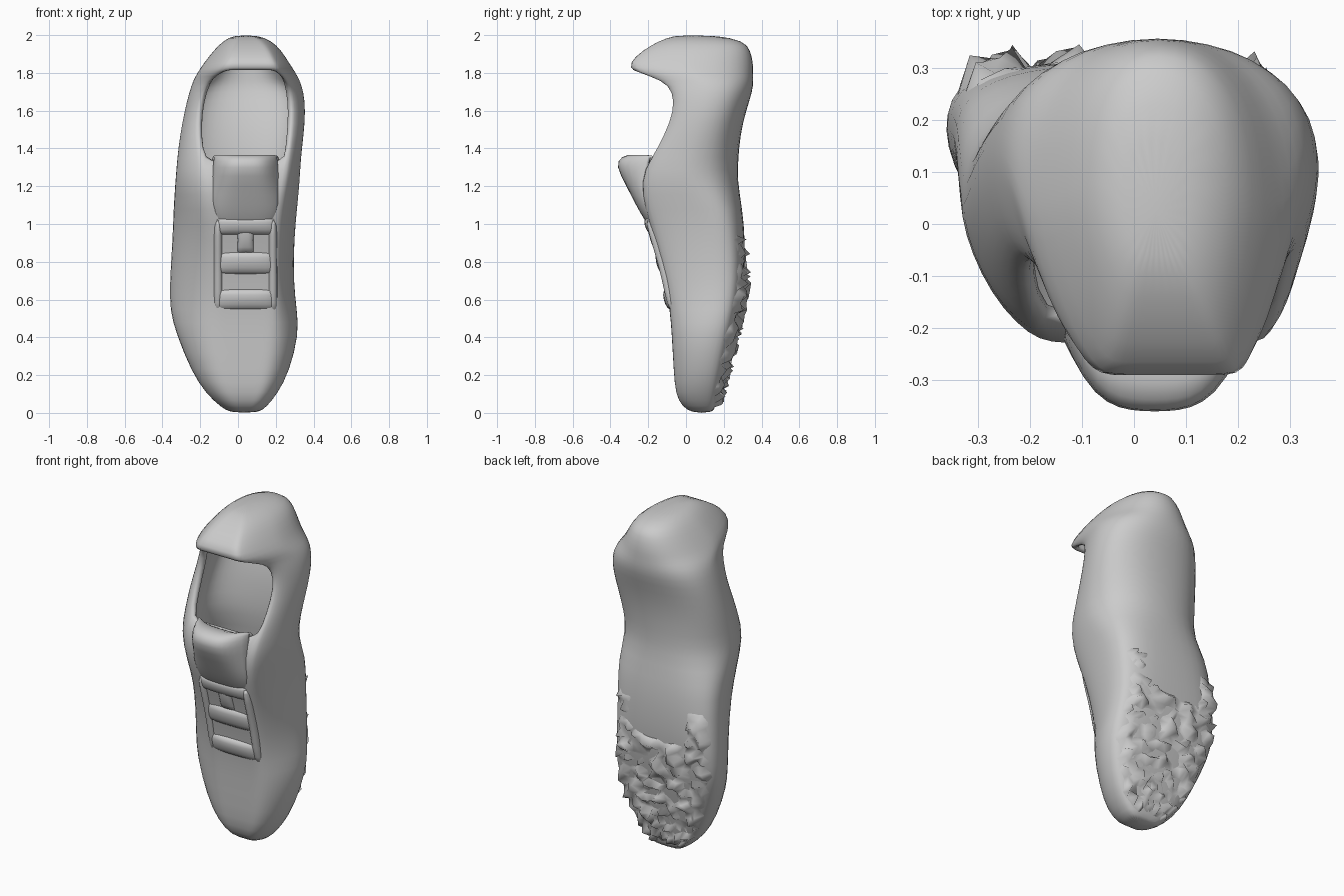
import bpy, bmesh, random
from math import sin, cos, pi
from mathutils import Vector

if "Cube" in bpy.data.objects:
    bpy.data.objects.remove(bpy.data.objects["Cube"])

random.seed(4)

# Cross-sections: z, left x, right x, front y, sole y, left and right end of the flat front
ROWS = [
    (0.00, -0.04, 0.11, 0.04, 0.14, 0.01, 0.06),
    (0.03, -0.09, 0.15, -0.02, 0.155, -0.01, 0.08),
    (0.10, -0.17, 0.21, -0.055, 0.175, -0.05, 0.12),
    (0.22, -0.25, 0.275, -0.065, 0.205, -0.09, 0.15),
    (0.42, -0.33, 0.325, -0.075, 0.255, -0.11, 0.18),
    (0.54, -0.365, 0.315, -0.085, 0.28, -0.12, 0.19),
    (0.70, -0.365, 0.295, -0.11, 0.31, -0.12, 0.19),
    (0.92, -0.35, 0.30, -0.165, 0.315, -0.12, 0.20),
    (1.08, -0.345, 0.315, -0.22, 0.30, -0.15, 0.22),
    (1.23, -0.335, 0.33, -0.24, 0.275, -0.16, 0.24),
    (1.35, -0.325, 0.335, -0.19, 0.28, -0.18, 0.26),
    (1.47, -0.31, 0.35, -0.12, 0.29, -0.20, 0.27),
    (1.60, -0.285, 0.36, -0.07, 0.32, -0.20, 0.28),
    (1.70, -0.26, 0.35, -0.075, 0.355, -0.18, 0.27),
    (1.76, -0.24, 0.33, -0.13, 0.36, -0.14, 0.25),
    (1.805, -0.215, 0.305, -0.28, 0.36, -0.08, 0.21),
    (1.85, -0.185, 0.275, -0.305, 0.36, -0.05, 0.19),
    (1.92, -0.13, 0.23, -0.23, 0.345, -0.03, 0.16),
    (1.97, -0.08, 0.18, -0.14, 0.31, 0.00, 0.12),
    (2.00, -0.02, 0.10, -0.06, 0.16, 0.02, 0.07),
]
LID, Q = 6, 5


def widest(r):
    k = 0.29 if 0.5 < r[0] < 1.1 else 0.36 if r[0] < 1.1 else 0.5
    return r[4] - k * (r[4] - r[3])


def back_power(z):
    return 3.4 if z < 0.8 else 2.7 if z < 1.1 else 2.25


def section(r):
    z, xl, xr, yf, yb, xa, xb = r
    yw, xc, pb = widest(r), (xl + xr) / 2, back_power(z)
    p = 1.45 if 1.75 < z < 1.95 else 1.6 if 0.5 < z < 1.4 else 1.85
    pts = [(xa + (xb - xa) * i / LID, yf) for i in range(LID + 1)]

    def front(x0, x1, t):
        return (x0 + (x1 - x0) * sin(t) ** (2 / p), yw + (yf - yw) * cos(t) ** (2 / p))

    def back(x1, t):
        return (xc + (x1 - xc) * abs(cos(t)) ** (2 / pb), yw + (yb - yw) * sin(t) ** (2 / pb))

    ts = [pi / 2 * i / Q for i in range(Q + 1)]
    pts += [front(xb, xr, t) for t in ts[1:Q]] + [back(xr, t) for t in ts]
    pts += [back(xl, t) for t in reversed(ts[:Q])] + [front(xa, xl, t) for t in reversed(ts[1:Q])]
    return [Vector((x, y, z)) for x, y in pts]


def make_object(name, bm):
    me = bpy.data.meshes.new(name)
    bm.to_mesh(me)
    bm.free()
    for f in me.polygons:
        f.use_smooth = True
    ob = bpy.data.objects.new(name, me)
    bpy.context.collection.objects.link(ob)
    return ob


def thicken(ob, t):
    s = ob.modifiers.new("thickness", 'SOLIDIFY')
    s.thickness, s.offset = t, -1
    b = ob.modifiers.new("round", 'SUBSURF')
    b.levels = b.render_levels = 1


# Shoe upper and sole: one lofted shell with the foot opening removed
bm = bmesh.new()
rings = [[bm.verts.new(p) for p in section(r)] for r in ROWS]
opening = []
n = len(rings[0])
for j in range(len(rings) - 1):
    for i in range(n):
        k = (i + 1) % n
        f = bm.faces.new((rings[j][i], rings[j][k], rings[j + 1][k], rings[j + 1][i]))
        if i < LID and 1.3 < ROWS[j][0] < 1.8:
            opening.append(f)
bm.faces.new(rings[0][::-1])
bm.faces.new(rings[-1])
bmesh.ops.recalc_face_normals(bm, faces=bm.faces)
bmesh.ops.delete(bm, geom=opening, context='FACES')
thicken(make_object("shoe_body", bm), 0.04)


# Bowed strips across the front: rows of (z, y at centre, y at edge, half width)
def strip(name, rows, thick, xc=0.04, cols=6):
    bm = bmesh.new()
    grid = []
    for z, y, ye, w in rows:
        us = [-1 + 2 * i / cols for i in range(cols + 1)]
        grid.append([bm.verts.new((xc + u * w, y + (ye - y) * abs(u) ** 3.5, z)) for u in us])
    for a, b in zip(grid, grid[1:]):
        for i in range(cols):
            bm.faces.new((a[i], a[i + 1], b[i + 1], b[i]))
    thicken(make_object(name, bm), thick)


# Tongue with its rolled top lip, sides closing back onto the shoe
strip("tongue", [(0.98, -0.19, -0.17, 0.14), (1.03, -0.225, -0.19, 0.17),
                 (1.10, -0.265, -0.21, 0.19), (1.20, -0.315, -0.22, 0.185),
                 (1.31, -0.375, -0.20, 0.185), (1.36, -0.345, -0.19, 0.175),
                 (1.375, -0.27, -0.17, 0.17), (1.33, -0.17, -0.15, 0.18)], 0.025, cols=8)

# Lace bands, the small upright joining the top two, and the side edges
for name, z, y, h, w in (("lace_band_top", 0.99, -0.215, 0.05, 0.16),
                         ("lace_band_middle", 0.795, -0.155, 0.065, 0.16),
                         ("lace_band_low", 0.60, -0.115, 0.06, 0.16)):
    strip(name, [(z - h, y + 0.05, y + 0.06, w), (z - h * 0.85, y + 0.015, y + 0.03, w),
                 (z, y - 0.005, y + 0.015, w), (z + h * 0.85, y - 0.01, y + 0.01, w),
                 (z + h, y + 0.03, y + 0.04, w)], 0.03)
strip("lace_upright", [(0.84, -0.16, -0.14, 0.06), (0.91, -0.19, -0.17, 0.04),
                       (1.0, -0.21, -0.19, 0.06)], 0.03)
for side, name in ((-1, "left_eyelet_edge"), (1, "right_eyelet_edge")):
    strip(name, [(0.53, -0.07, -0.05, 0.03), (0.56, -0.1, -0.07, 0.03), (0.72, -0.13, -0.10, 0.03),
                 (0.86, -0.17, -0.13, 0.03), (1.02, -0.22, -0.18, 0.03)],
          0.03, 0.04 + side * 0.145, 4)


# Jagged tread under the forefoot: a sheet of random spikes laid on the sole
def sole_point(u, z, lift):
    j = max(i for i in range(len(ROWS) - 1) if ROWS[i][0] <= z)
    t = (z - ROWS[j][0]) / (ROWS[j + 1][0] - ROWS[j][0])
    r = [a + (b - a) * t for a, b in zip(ROWS[j], ROWS[j + 1])]
    yw, xc, hw, p = widest(r), (r[1] + r[2]) / 2, (r[2] - r[1]) / 2, back_power(z)
    y = yw + (r[4] - yw) * (1 - abs(u) ** p) ** (1 / p)
    return Vector((xc + u * hw, y + lift, z))


bm = bmesh.new()
NU, NZ = 16, 28
sheet = []
for b in range(NZ + 1):
    row = []
    for a in range(NU + 1):
        u, z = -0.95 + 1.9 * a / NU, 0.02 + 0.93 * b / NZ
        border = a in (0, NU) or b in (0, NZ)
        middle_arch = z > 0.72 and abs(u) < 0.5
        if border or middle_arch:
            lift = -0.03
        elif random.random() < 0.32:
            lift = random.uniform(0.025, 0.045)
        else:
            lift = random.uniform(-0.012, 0.006)
        if not border:
            u += random.uniform(-0.035, 0.035)
            z += random.uniform(-0.012, 0.008)
        row.append(bm.verts.new(sole_point(u, z, lift)))
    sheet.append(row)
for lo, hi in zip(sheet, sheet[1:]):
    for i in range(NU):
        bm.faces.new((lo[i + 1], lo[i], hi[i], hi[i + 1]))
bmesh.ops.triangulate(bm, faces=bm.faces)
make_object("sole_tread", bm)
